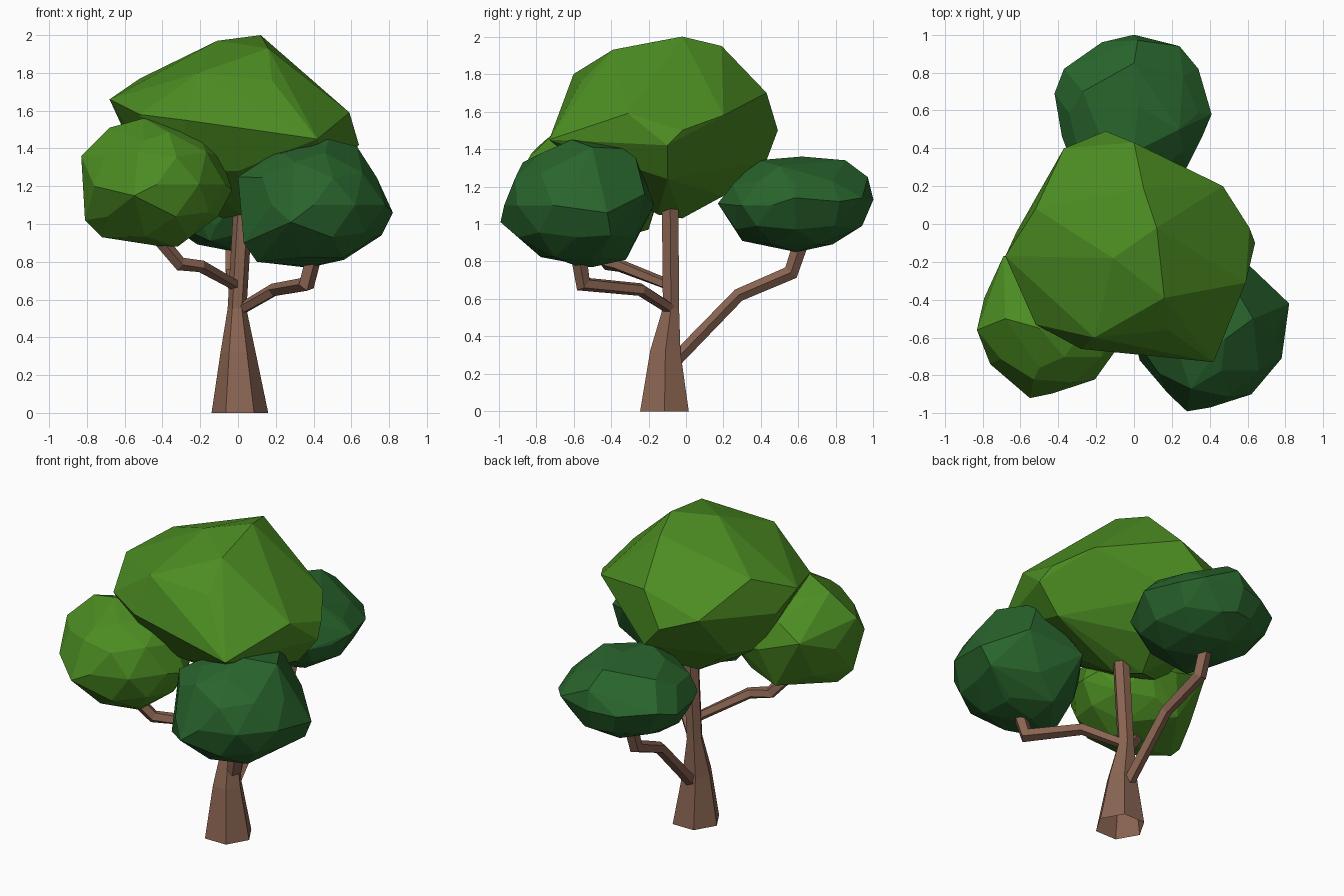
import bpy, bmesh, math
from mathutils import Vector


def material(name, rgb):
    m = bpy.data.materials.new(name)
    m.diffuse_color = (*rgb, 1)
    return m


BARK = material("bark brown", (0.25, 0.127, 0.083))
LIGHT = material("light leaf green", (0.072, 0.265, 0.016))
DARK = material("dark leaf green", (0.022, 0.13, 0.026))


def finish(bm, name, mat):
    me = bpy.data.meshes.new(name)
    bm.to_mesh(me)
    bm.free()
    me.materials.append(mat)
    ob = bpy.data.objects.new(name, me)
    bpy.context.collection.objects.link(ob)


def limb(name, path, sides):
    """Tapered, faceted, open-ended tube through (x, y, z, radius) stations."""
    bm = bmesh.new()
    pts = [Vector(p[:3]) for p in path]
    up = Vector((0, 0, 1))
    rings = []
    for i, p in enumerate(path):
        d = Vector((0, 0, 0))
        if i > 0:
            d += (pts[i] - pts[i - 1]).normalized()
        if i < len(pts) - 1:
            d += (pts[i + 1] - pts[i]).normalized()
        q = up.rotation_difference(up if p[2] == 0 else d.normalized())   # flat on the ground
        angles = [math.tau * k / sides for k in range(sides)]
        rings.append([bm.verts.new(pts[i] + q @ Vector((math.cos(a), math.sin(a), 0)) * p[3])
                      for a in angles])
    for a, b in zip(rings, rings[1:]):
        for k in range(sides):
            n = (k + 1) % sides
            bm.faces.new((a[k], a[n], b[n], b[k]))
    finish(bm, name, BARK)


def clump(name, mat, bumps, centre=None, size=None):
    """Faceted leaf clump: a rounded core stretched tight over its corner points."""
    bm = bmesh.new()
    if centre:
        bmesh.ops.create_icosphere(bm, subdivisions=2, radius=1)
        bmesh.ops.delete(bm, geom=bm.edges[:], context='EDGES_FACES')
        for v in bm.verts:
            v.co = [c + t * s for c, t, s in zip(centre, v.co, size)]
    for p in bumps:
        bm.verts.new(p)
    r = bmesh.ops.convex_hull(bm, input=bm.verts)
    junk = {g for g in r["geom_interior"] + r["geom_unused"] if isinstance(g, bmesh.types.BMVert)}
    bmesh.ops.delete(bm, geom=[v for v in junk if v.is_valid], context='VERTS')
    bmesh.ops.dissolve_limit(bm, angle_limit=math.radians(8), verts=bm.verts, edges=bm.edges)
    bmesh.ops.recalc_face_normals(bm, faces=bm.faces)
    finish(bm, name, mat)


# Trunk and branches
limb("trunk", [(0.01, -0.115, 0, 0.15), (0.0, -0.11, 0.32, 0.093),
               (-0.005, -0.08, 0.55, 0.05), (0.03, -0.085, 1.15, 0.051)], 6)
limb("right_branch", [(0.0, -0.07, 0.54, 0.032), (0.19, -0.24, 0.65, 0.036),
                      (0.36, -0.55, 0.68, 0.046), (0.41, -0.58, 0.88, 0.046)], 5)
limb("left_branch", [(0.0, -0.08, 0.67, 0.03), (-0.2, -0.36, 0.78, 0.035),
                     (-0.31, -0.42, 0.79, 0.039), (-0.46, -0.5, 0.97, 0.04)], 5)
limb("back_branch", [(0.0, -0.06, 0.27, 0.038), (-0.01, 0.28, 0.62, 0.037),
                     (-0.03, 0.56, 0.74, 0.043), (-0.03, 0.62, 0.92, 0.043)], 5)

# Side leaf clumps
clump("left_leaves", LIGHT, [
    (-0.83, -0.56, 1.36), (-0.69, -0.17, 1.3), (-0.68, -0.5, 1.51), (-0.5, -0.55, 1.56),
    (-0.21, -0.5, 1.48), (-0.03, -0.5, 1.18), (-0.32, -0.55, 0.88), (-0.72, -0.52, 0.93),
    (-0.81, -0.55, 1.02), (-0.76, -0.74, 1.2), (-0.55, -0.92, 1.15), (-0.22, -0.82, 1.24),
    (-0.5, -0.76, 1.44), (-0.25, -0.14, 1.2), (-0.5, -0.2, 0.97),
], (-0.43, -0.51, 1.21), (0.38, 0.385, 0.325))
clump("right_leaves", DARK, [
    (0.48, -0.61, 1.45), (0.63, -0.5, 1.41), (0.5, -0.28, 1.4), (0.82, -0.42, 1.06),
    (0.78, -0.71, 1.1), (0.76, -0.4, 0.94), (0.62, -0.9, 1.1), (0.28, -0.99, 1.01),
    (0.61, -0.22, 1.16), (0.18, -0.6, 1.37), (0.0, -0.6, 1.25), (0.03, -0.72, 0.9),
    (0.1, -0.65, 0.8), (0.36, -0.5, 0.77), (0.56, -0.5, 0.81), (0.3, -0.87, 1.33),
    (0.25, -0.17, 1.1), (0.35, -0.32, 0.81),
], (0.4, -0.58, 1.1), (0.375, 0.39, 0.325))
clump("back_leaves", DARK, [
    (0.0, 1.0, 1.13), (0.02, 0.97, 1.25), (0.24, 0.94, 1.14), (0.34, 0.82, 1.12),
    (0.41, 0.58, 1.14), (0.28, 0.3, 1.1), (-0.17, 0.96, 1.12), (-0.37, 0.82, 1.14),
    (-0.42, 0.69, 1.1), (-0.35, 0.38, 1.12), (0.0, 0.17, 1.11), (0.0, 0.38, 1.34),
    (0.02, 0.62, 1.36), (0.0, 0.85, 1.34), (0.0, 0.94, 0.99), (0.0, 0.59, 0.85),
    (-0.15, 0.3, 0.91), (0.24, 0.5, 1.31), (-0.27, 0.7, 1.29),
], (-0.01, 0.585, 1.1), (0.39, 0.395, 0.245))

# Big crown: lopsided boulder shape
clump("crown_leaves", LIGHT, [
    # top ridge
    (0.12, -0.02, 2.0), (-0.11, -0.18, 1.97), (0.16, -0.39, 1.93), (0.05, 0.19, 1.95),
    (-0.21, -0.6, 1.80), (0.18, -0.56, 1.76), (-0.52, 0.08, 1.77),
    # widest band
    (0.59, -0.31, 1.59), (0.42, -0.73, 1.45), (0.0, -0.69, 1.53), (-0.28, -0.66, 1.55),
    (-0.52, -0.53, 1.58), (-0.68, -0.17, 1.66), (-0.62, -0.04, 1.53), (-0.37, 0.4, 1.58),
    (-0.15, 0.49, 1.5), (0.0, 0.43, 1.7), (0.47, 0.2, 1.58), (0.61, -0.02, 1.5),
    (0.64, -0.1, 1.42),
    # underside
    (-0.08, -0.02, 1.03), (0.02, -0.15, 1.05), (0.0, 0.2, 1.15), (0.0, 0.43, 1.34),
    (-0.38, 0.1, 1.25), (0.5, -0.1, 1.24), (0.5, -0.3, 1.32), (-0.38, -0.22, 1.17),
    (0.0, -0.53, 1.28), (-0.3, -0.48, 1.28),
])
